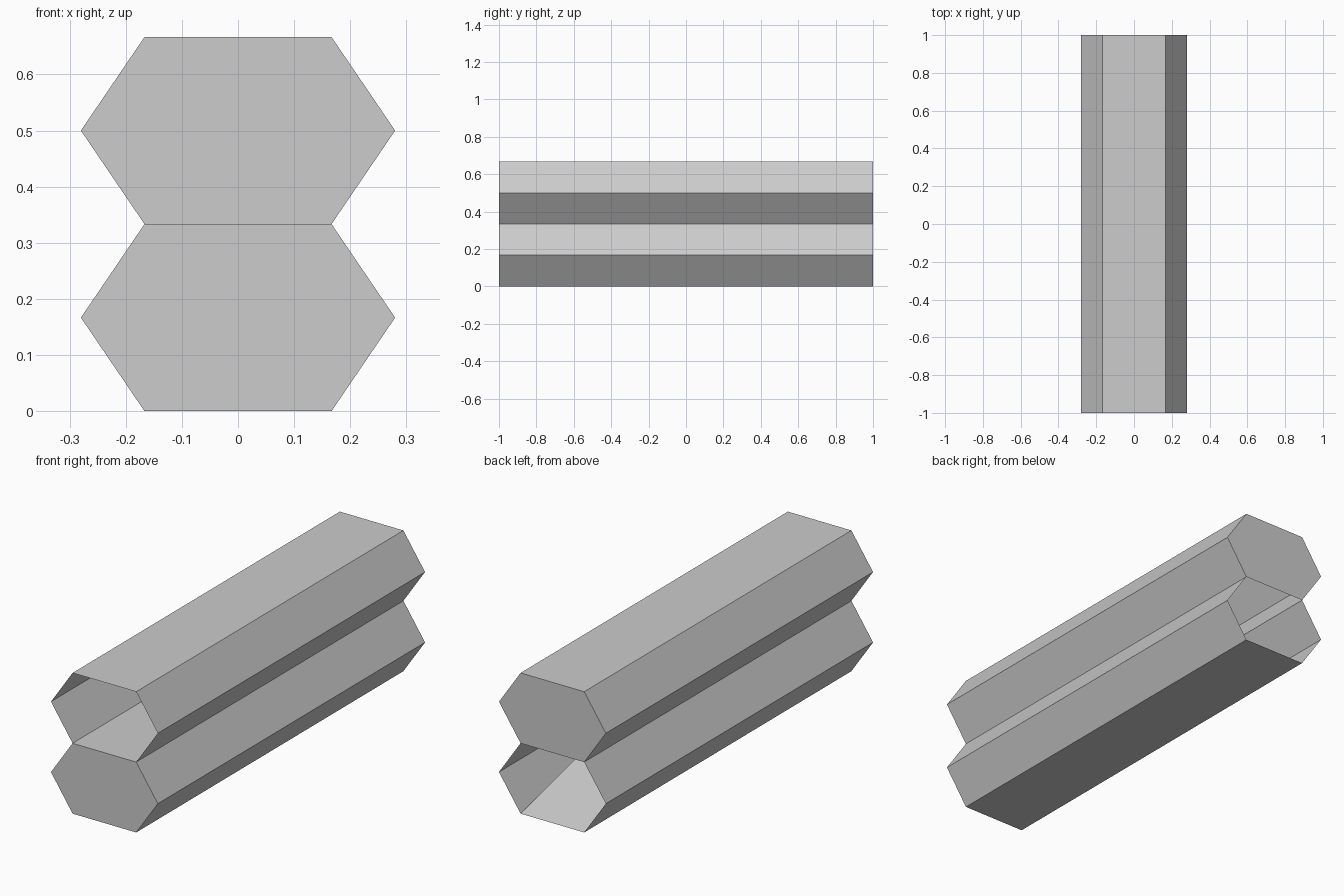
import bpy
import bmesh

# Remove the default cube only
cube = bpy.data.objects.get("Cube")
if cube:
    bpy.data.objects.remove(cube, do_unlink=True)

# One flat grey for everything
grey = bpy.data.materials.new("light_grey")
grey.use_nodes = True
grey.diffuse_color = (0.604, 0.604, 0.604, 1)
grey.node_tree.nodes["Principled BSDF"].inputs["Base Color"].default_value = grey.diffuse_color

UNIT = 1 / 3          # height of one tube
HALF = UNIT / 2       # half width of a flat side
WIDE = 0.28           # half width at the side corners
FRONT, BACK = -1, 1
EDGE = FRONT + 2 * UNIT   # where the level floor meets the ramp


def build(name, faces):
    """Make a flat-shaded object from a list of point loops."""
    bm = bmesh.new()
    for loop in faces:
        bm.faces.new([bm.verts.new(p) for p in loop])
    bmesh.ops.remove_doubles(bm, verts=bm.verts, dist=0.0001)
    mesh = bpy.data.meshes.new(name)
    bm.to_mesh(mesh)
    bm.free()
    mesh.materials.append(grey)
    obj = bpy.data.objects.new(name, mesh)
    bpy.context.scene.collection.objects.link(obj)
    return obj


def slab(y0, z0, y1, z1):
    """A sheet as wide as the flat sides, facing up."""
    return [(-HALF, y0, z0), (HALF, y0, z0), (HALF, y1, z1), (-HALF, y1, z1)]


def tube(name, base, cap_y, flat_z):
    """Six-sided tube with one end cap, one flat side and no shared wall."""
    mid, top = base + HALF, base + UNIT
    ring = [(-HALF, base), (HALF, base), (WIDE, mid),
            (HALF, top), (-HALF, top), (-WIDE, mid)]
    faces = []
    for (xa, za), (xb, zb) in zip(ring, ring[1:] + ring[:1]):
        if za != zb or za == flat_z:
            faces.append([(xa, FRONT, za), (xb, FRONT, zb),
                          (xb, BACK, zb), (xa, BACK, za)])
    cap = [(x, cap_y, z) for x, z in ring]
    faces.append(cap if cap_y == FRONT else cap[::-1])
    return build(name, faces)


# Lower tube opens at the back, upper tube opens at the front
tube("lower_tube", 0, FRONT, 0)
tube("upper_tube", UNIT, BACK, 2 * UNIT)

# Inner floor: level at the front, then a ramp down to the rear opening
build("inner_floor", [slab(FRONT, UNIT, EDGE, UNIT)])
build("inner_ramp", [slab(EDGE, UNIT, BACK, 0)])
